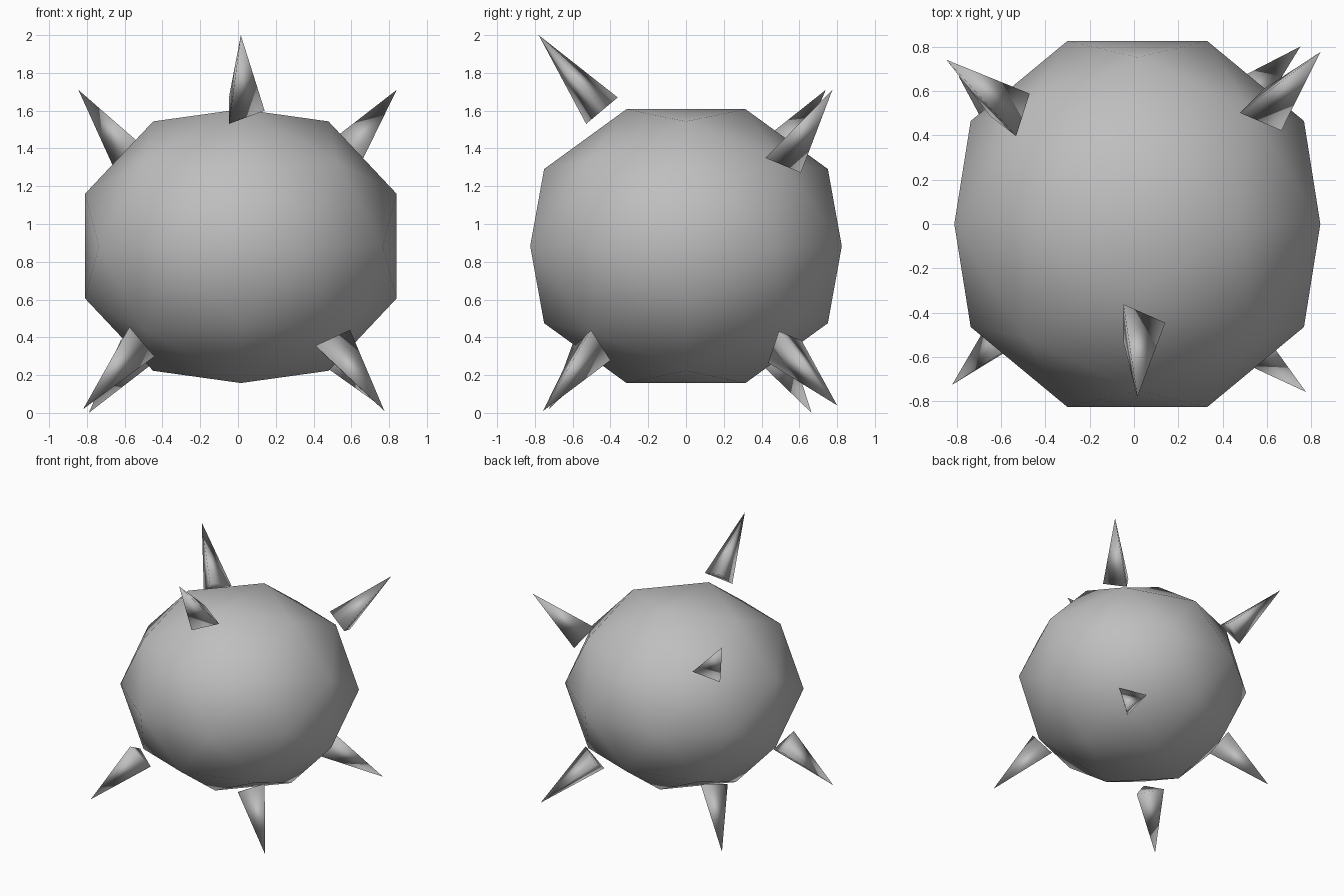
import bpy, bmesh, math
from math import sqrt
from mathutils import Vector, Quaternion

cube = bpy.data.objects.get("Cube")
if cube:
    bpy.data.objects.remove(cube, do_unlink=True)

# Single grey material
GREY = (0.52, 0.52, 0.52, 1)
grey = bpy.data.materials.new("plain_grey")
grey.use_nodes = True
grey.diffuse_color = GREY
for node in grey.node_tree.nodes:
    if node.type == 'BSDF_PRINCIPLED':
        node.inputs["Base Color"].default_value = GREY


def hull_object(name, points):
    """Smooth-shaded convex solid around the given points."""
    bm = bmesh.new()
    for p in points:
        bm.verts.new(p)
    bmesh.ops.convex_hull(bm, input=bm.verts)
    bmesh.ops.recalc_face_normals(bm, faces=bm.faces)
    for face in bm.faces:
        face.smooth = True
    mesh = bpy.data.meshes.new(name)
    bm.to_mesh(mesh)
    bm.free()
    mesh.materials.append(grey)
    obj = bpy.data.objects.new(name, mesh)
    bpy.context.collection.objects.link(obj)
    return obj


def cyclic(a, b):
    """All signed cyclic permutations of (0, a, b)."""
    for s in (-a, a):
        for t in (-b, b):
            yield from (Vector((0, s, t)), Vector((t, 0, s)), Vector((s, t, 0)))


# Body: dodecahedron corners plus raised face centres, squashed in height
PHI = (1 + sqrt(5)) / 2
signs = (-1, 1)
corners = list(cyclic(1 / PHI, PHI))
corners += [Vector((x, y, z)) for x in signs for y in signs for z in signs]
centres = list(cyclic(PHI, 1))
centre, radii = Vector((0.015, 0, 0.883)), Vector((0.883, 0.883, 0.776))
hull_object("body", [centre + p.normalized() * radii for p in corners + centres])

# Spikes: three-sided cones, given by base centre, tip and one corner direction
SPIKE_RADIUS = 0.126


def spike(name, base, tip, toward):
    base, tip, toward = Vector(base), Vector(tip), Vector(toward)
    axis = (tip - base).normalized()
    arm = (toward - axis * toward.dot(axis)).normalized() * SPIKE_RADIUS
    ring = [base + Quaternion(axis, i * math.tau / 3) @ arm for i in range(3)]
    hull_object(name, ring + [tip])


spike("top_front_spike", (0.015, -0.445, 1.6), (0.015, -0.78, 2), (1, 0, 0))
spike("top_back_left_spike", (0.575, 0.51, 1.35), (0.84, 0.775, 1.71), (1, -1, 0))
spike("top_back_right_spike", (-0.55, 0.49, 1.355), (-0.845, 0.74, 1.71), (7, 9, 0))
spike("low_front_left_spike", (0.497, -0.497, 0.358), (0.775, -0.757, 0.01), (-1, -1, 0))
spike("low_front_right_spike", (-0.545, -0.48, 0.37), (-0.82, -0.725, 0.02), (-3, -9, 9))
spike("low_back_left_spike", (0.46, 0.513, 0.36), (0.75, 0.8, 0.04), (10, -2, 7))
spike("low_back_right_spike", (-0.52, 0.42, 0.36), (-0.79, 0.665, 0), (-9, -7, 3))
